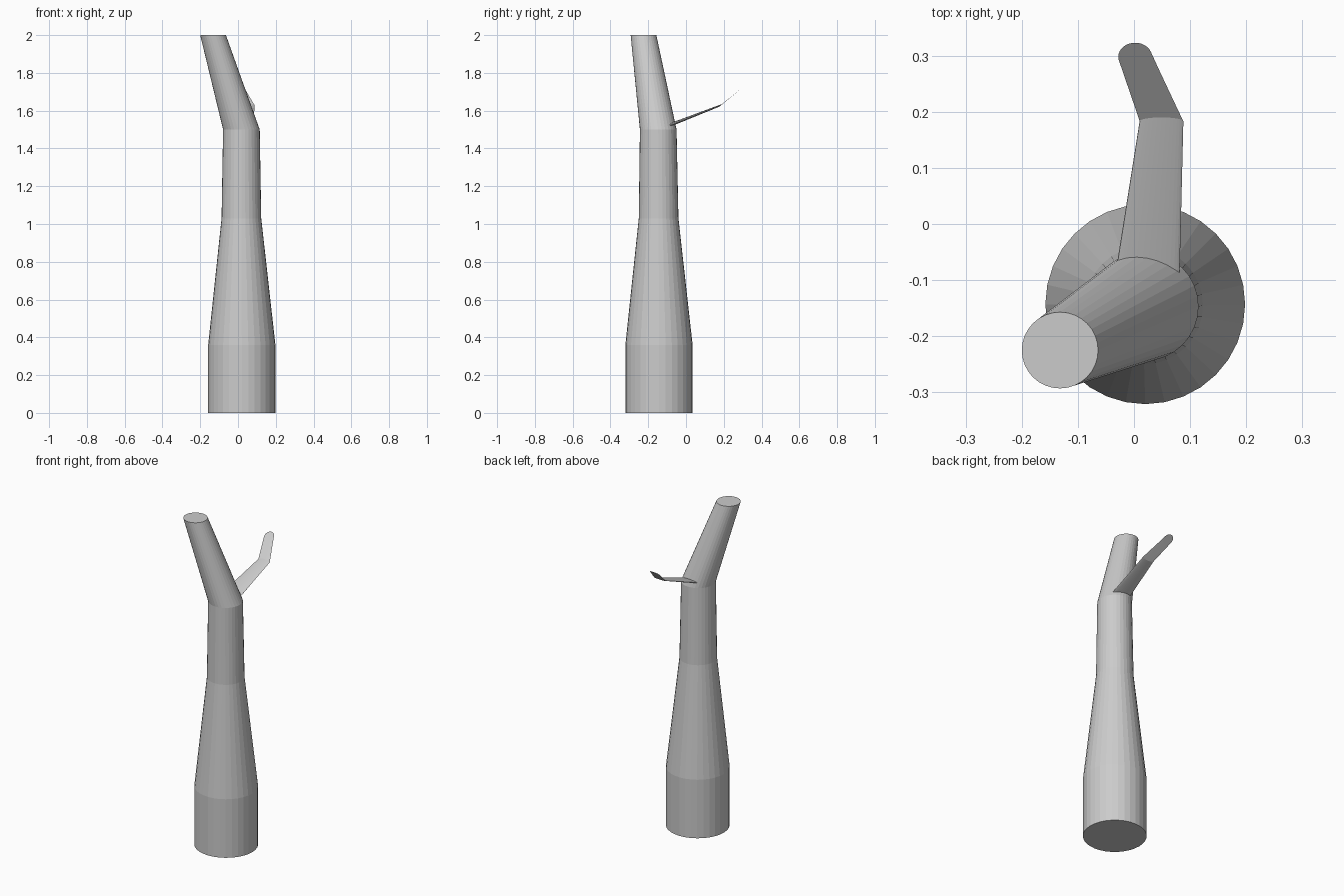
import bpy, bmesh, math
from mathutils import Vector

if "Cube" in bpy.data.objects:
    bpy.data.objects.remove(bpy.data.objects["Cube"])

grey = bpy.data.materials.new("plain_grey")
grey.diffuse_color = (0.6, 0.6, 0.6, 1)
grey.use_nodes = True
grey.node_tree.nodes["Principled BSDF"].inputs["Base Color"].default_value = grey.diffuse_color


def tube(name, rings, sides):
    """Bridge a list of (centre, half_axis_a, half_axis_b) rings and cap both ends."""
    bm = bmesh.new()
    loops = []
    for c, a, b in rings:
        c, a, b = Vector(c), Vector(a), Vector(b)
        loops.append([bm.verts.new(c + a * math.cos(t) + b * math.sin(t))
                      for t in (2 * math.pi * i / sides for i in range(sides))])
    for lo, hi in zip(loops, loops[1:]):
        for i in range(sides):
            j = (i + 1) % sides
            bm.faces.new((lo[i], lo[j], hi[j], hi[i]))
    bm.faces.new(loops[0][::-1])
    bm.faces.new(loops[-1])
    bmesh.ops.recalc_face_normals(bm, faces=bm.faces)
    me = bpy.data.meshes.new(name)
    bm.to_mesh(me)
    bm.free()
    me.materials.append(grey)
    ob = bpy.data.objects.new(name, me)
    bpy.context.collection.objects.link(ob)
    return ob


# Trunk: straight foot, taper, neck, then a leaning top cut level
profile = [(0.02, -0.143, 0.0, 0.178), (0.02, -0.143, 0.36, 0.178),
           (0.018, -0.145, 1.03, 0.105), (0.018, -0.147, 1.5, 0.097),
           (-0.132, -0.225, 2.0, 0.068)]
tube("trunk", [((x, y, z), (r, 0, 0), (0, r, 0)) for x, y, z, r in profile], 32)

# Side branch: thin flattened limb with a knee and a slanted round tip
tube("side_branch", [
    ((0.023, -0.10, 1.518), (0.058, 0, 0), (0, 0.006, 0.012)),
    ((0.049, 0.183, 1.628), (0.039, 0, 0), (0, 0.007, 0.007)),
    ((0.002, 0.298, 1.72), (0.03, 0, 0), (0, 0.025, 0.02)),
], 32)
